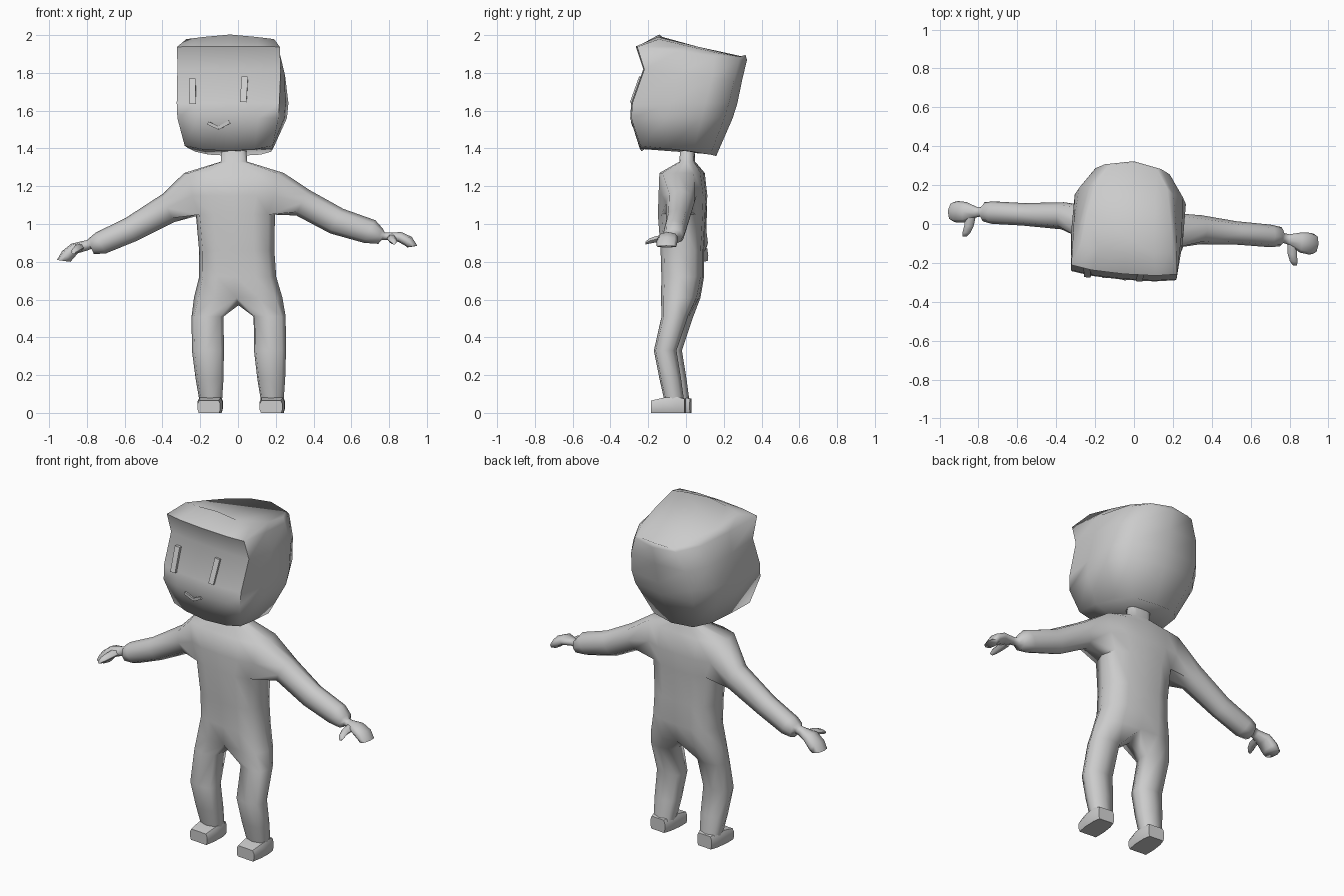
import bpy, bmesh, math
from mathutils import Matrix, Vector

if "Cube" in bpy.data.objects:
    bpy.data.objects.remove(bpy.data.objects["Cube"])

TURN = Matrix.Rotation(math.radians(-5), 4, 'Z')   # whole figure is turned slightly
grey = bpy.data.materials.new("plain_grey")
grey.diffuse_color = (0.6, 0.6, 0.6, 1)
grey.use_nodes = True
grey.node_tree.nodes["Principled BSDF"].inputs["Base Color"].default_value = grey.diffuse_color


def finish(bm, name, angle=60):
    bmesh.ops.recalc_face_normals(bm, faces=bm.faces)
    bm.transform(TURN)
    me = bpy.data.meshes.new(name)
    bm.to_mesh(me)
    bm.free()
    me.materials.append(grey)
    ob = bpy.data.objects.new(name, me)
    bpy.context.collection.objects.link(ob)
    bpy.ops.object.select_all(action='DESELECT')
    ob.select_set(True)
    bpy.context.view_layer.objects.active = ob
    bpy.ops.object.shade_smooth_by_angle(angle=math.radians(angle))
    return ob


def ring(bm, pts):
    return [bm.verts.new(p) for p in pts]


def bridge(bm, a, b, skip=()):
    n = len(a)
    for i in range(n):
        if i not in skip:
            bm.faces.new((a[i], a[(i + 1) % n], b[(i + 1) % n], b[i]))


def loft(bm, rings, cap_start=True, cap_end=True):
    for a, b in zip(rings, rings[1:]):
        bridge(bm, a, b)
    if cap_start:
        bm.faces.new(rings[0])
    if cap_end:
        bm.faces.new(rings[-1])


def lean(z):                                        # body leans a little sideways
    return 0.025 - 0.035 * z


# ---------- body: torso, legs and arms in one skin ----------
bm = bmesh.new()
HALF = [(0, -1), (.5, -.97), (.87, -.75), (1, 0), (.87, .75), (.5, .97), (0, 1)]
LOOP = HALF + [(-x, y) for x, y in HALF[5:0:-1]]
TORSO = [  # z, half width, front y, back y
    (1.42, .066, -.03, .04), (1.33, .07, -.035, .045), (1.27, .265, -.135, .09),
    (1.15, .25, -.14, .105), (1.05, .21, -.145, .10), (.86, .20, -.13, .09),
    (.72, .205, -.125, .09), (.61, .235, -.125, .07)]
torso = []
for z, w, f, b in TORSO:
    torso.append(ring(bm, [(lean(z) + x * w, (f + b) / 2 + y * (b - f) / 2, z)
                           for x, y in LOOP]))
for i in range(len(torso) - 1):                     # leave arm holes open
    bridge(bm, torso[i], torso[i + 1], (2, 3, 8, 9) if i in (2, 3) else ())
bm.faces.new(torso[0])

# legs grow from each half of the lowest ring plus a crotch point
LEG = [(.08, -.75), (.5, -1), (.9, -.75), (1, 0), (.9, .75), (.5, 1), (.08, .75), (0, 0)]
LEGS = [  # z, inner x, outer x, front y, back y
    (.51, .08, .25, -.115, .025), (.33, .08, .25, -.155, -.035),
    (.18, .09, .238, -.125, -.01), (.05, .105, .222, -.095, .008)]
hip = torso[-1]
crotch = bm.verts.new((lean(.57), -.03, .57))
for s, ids in ((1, range(7)), (-1, (0, 11, 10, 9, 8, 7, 6))):
    rings = [[hip[i] for i in ids] + [crotch]]
    for z, xi, xo, f, b in LEGS:
        rings.append(ring(bm, [(lean(z) + s * (xi + u * (xo - xi)),
                                (f + b) / 2 + d * (b - f) / 2, z) for u, d in LEG]))
    loft(bm, rings, cap_start=False)

# arms with cuffs, wrists and hands; each ring is top x,z, bottom x,z, depth, y
ARM = [(.72, -.75), (1, 0), (.72, .75), (0, 1), (-.72, .75), (-1, 0), (-.72, -.75), (0, -1)]
ARMS = {
    1: [(.38, 1.18, .31, 1.045, .075, 0), (.56, 1.08, .49, .95, .06, 0),
        (.73, 1.02, .67, .90, .058, 0), (.77, .975, .745, .895, .05, 0),
        (.78, .955, .765, .915, .025, -.005), (.805, .955, .80, .915, .027, -.01),
        (.87, .957, .855, .905, .052, -.02), (.925, .932, .895, .882, .056, -.022),
        (.955, .885, .90, .876, .052, -.022)],
    -1: [(.40, 1.16, .34, 1.01, .07, .01), (.60, 1.03, .54, .91, .058, .0),
         (.755, .955, .70, .845, .058, -.005), (.785, .93, .765, .84, .05, -.005),
         (.80, .915, .775, .87, .025, -.005), (.825, .91, .80, .86, .027, -.01),
         (.885, .895, .85, .845, .052, -.015), (.935, .855, .88, .81, .056, -.017),
         (.96, .81, .89, .80, .052, -.017)]}
up, mid, low = torso[2:5]
for s, (f, c, b) in ((1, (2, 3, 4)), (-1, (10, 9, 8))):
    rings = [[up[f], up[c], up[b], mid[b], low[b], low[c], low[f], mid[f]]]
    for tx, tz, bx, bz, dep, y in ARMS[s]:
        rings.append(ring(bm, [(s * ((tx + bx) / 2 + v * (tx - bx) / 2), y + d * dep,
                                (tz + bz) / 2 + v * (tz - bz) / 2) for v, d in ARM]))
    loft(bm, rings, cap_start=False)
loose = [v for v in bm.verts if not v.link_faces]
bmesh.ops.delete(bm, geom=loose, context='VERTS')
finish(bm, "body", 75)

# ---------- thumbs ----------
for s, x0, z0, name in ((1, .83, .925, "right_thumb"), (-1, .85, .875, "left_thumb")):
    bm = bmesh.new()
    rings = []
    for dx, y, z, r in ((-.01, -.03, 0, .026), (-.005, -.085, -.005, .024),
                        (.005, -.12, -.015, .02), (.012, -.14, -.025, .011)):
        rings.append(ring(bm, [(s * (x0 + dx + r * math.cos(a * math.pi / 3)), y,
                                z0 + z + .8 * r * math.sin(a * math.pi / 3)) for a in range(6)]))
    loft(bm, rings)
    finish(bm, name)

# ---------- feet ----------
for s, name in ((1, "right_foot"), (-1, "left_foot")):
    bm = bmesh.new()
    rings = []
    for y, w, h in ((.012, .05, .075), (-.03, .062, .085), (-.10, .066, .08), (-.165, .06, .065)):
        cx = lean(0) + s * .165
        rings.append(ring(bm, [(cx + u * w, y, h * v) for u, v in
                               ((-.9, 0), (.9, 0), (1, .25), (1, .75), (.85, 1),
                                (-.85, 1), (-1, .75), (-1, .25))]))
    loft(bm, rings)
    finish(bm, name, 45)

# ---------- head: tilted rings stacked from jaw to crown ----------
bm = bmesh.new()
HEAD = [  # front z, back z, front y, back y, front half width, back half width
    (1.395, 1.37, -.235, .15, .235, .19), (1.56, 1.56, -.285, .235, .268, .285),
    (1.64, 1.64, -.28, .26, .272, .292), (1.82, 1.76, -.215, .285, .275, .265),
    (1.94, 1.87, -.255, .31, .275, .20), (1.99, 1.885, -.14, .305, .235, .17)]
HX = -.03
rings = []
for k, (zf, zb, f, b, wf, wb) in enumerate(HEAD):
    pts = []
    for u, t in ((-1, .03), (-.6, 0), (0, -.01), (.6, 0), (1, .03), (1.03, .4), (1, .75),
                 (.72, .97), (0, 1.02), (-.72, .97), (-1, .75), (-1.03, .4)):
        w = wf + (wb - wf) * t
        z = zf + (zb - zf) * t
        if k == 0:                                  # jaw rises towards the sides
            z += .03 * abs(u) ** 2 * (1 - t * .6) - .01
        if k == 5:                                  # crown is highest in the middle
            z += .012 - .02 * abs(u)
        pts.append((HX + u * w, f + t * (b - f), z))
    rings.append(ring(bm, pts))
loft(bm, rings)
finish(bm, "head", 75)


# ---------- face: thin raised bars ----------
def face_y(z):
    if z < 1.56:
        return -.235 - .05 * (z - 1.395) / .165
    if z < 1.64:
        return -.285 + .005 * (z - 1.56) / .08
    return -.28 + .065 * (z - 1.64) / .18


def bar(name, a, b, width):
    """bar lying on the face between two x, z points"""
    bm = bmesh.new()
    (ax, az), (bx, bz) = a, b
    side = Vector((bz - az, ax - bx)).normalized() * width / 2
    rings = []
    for x, z in (a, b):
        y = face_y(z)
        rings.append(ring(bm, [(x + e * side.x, y + d, z + e * side.y)
                               for e, d in ((-1, .02), (1, .02), (1, -.014), (-1, -.014))]))
    loft(bm, rings)
    finish(bm, name, 30)


bar("left_eye", (-.215, 1.635), (-.222, 1.77), .034)
bar("right_eye", (.053, 1.645), (.057, 1.78), .034)
bar("mouth_left", (-.135, 1.535), (-.078, 1.508), .017)
bar("mouth_right", (-.08, 1.508), (-.02, 1.54), .017)
